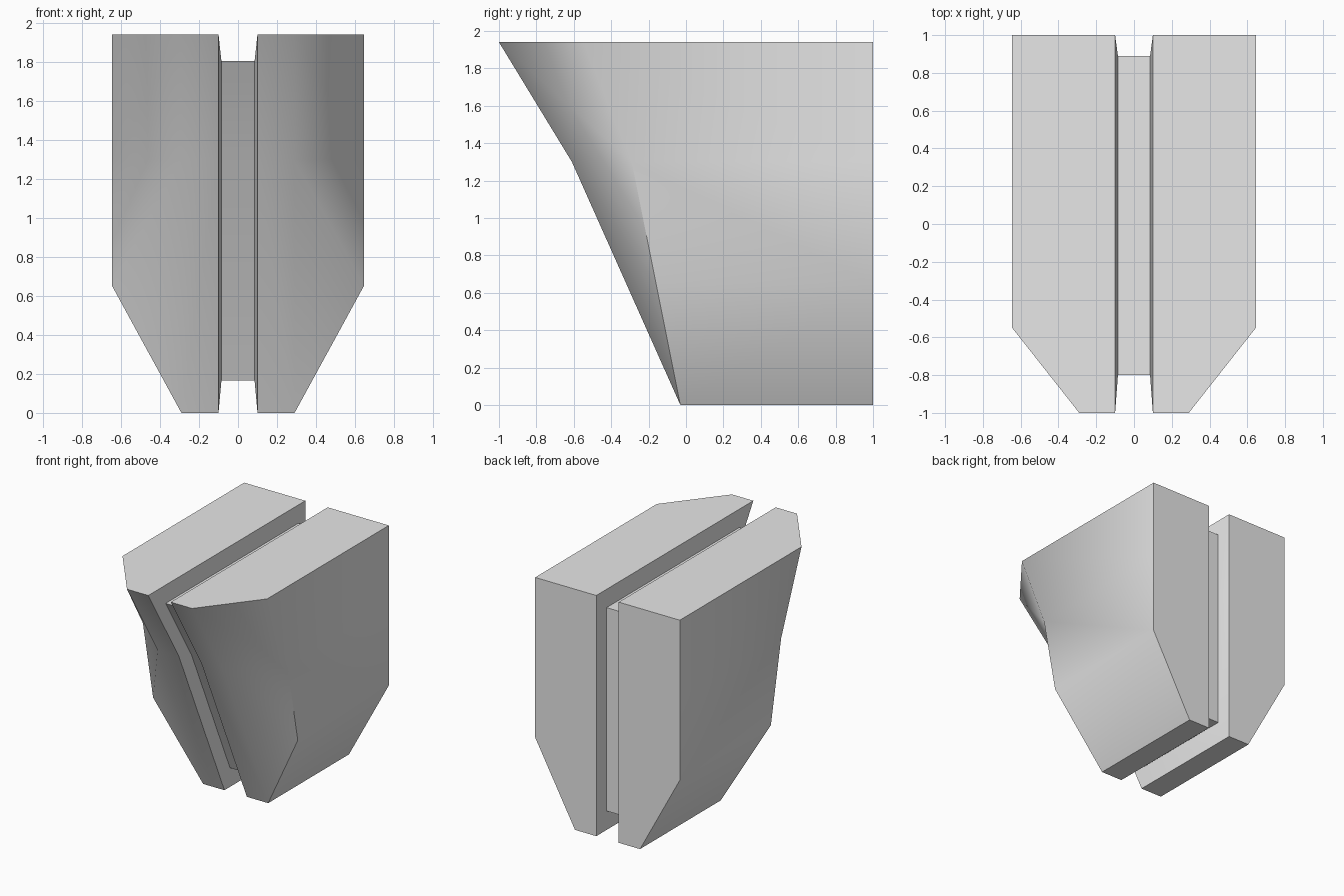
import bpy
import bmesh
import math

cube = bpy.data.objects.get("Cube")
if cube:
    bpy.data.objects.remove(cube, do_unlink=True)

grey = bpy.data.materials.new("plain_grey")
grey.use_nodes = True
grey.diffuse_color = (0.8, 0.8, 0.8, 1)
grey.node_tree.nodes["Principled BSDF"].inputs["Base Color"].default_value = (0.8, 0.8, 0.8, 1)

TOP, KINK, SHOULDER = 1.94, 1.3, 0.65

# Side profile (y, z): sloping front, flat bottom, upright back
profile = [(-1, TOP), (-0.61, KINK), (-0.03, 0), (1, 0), (1, KINK), (1, TOP)]
# Outer face: set back at the front and raised at the bottom
outer = [(-0.55, TOP), (-0.29, KINK), (-0.16, SHOULDER), (1, SHOULDER), (1, KINK), (1, TOP)]
# Recessed core: the same profile, shrunk
core = [(y * 0.845 + 0.045, z * 0.845 + 0.165) for y, z in profile]


def build_part(name, sections):
    """Join cross-sections (x, points) into a closed solid."""
    bm = bmesh.new()
    rings = [[bm.verts.new((x, y, z)) for y, z in pts] for x, pts in sections]
    for a, b in zip(rings, rings[1:]):
        for i in range(len(a)):
            j = (i + 1) % len(a)
            bm.faces.new((a[i], a[j], b[j], b[i]))
    # End caps, divided along the kink line
    for r in (rings[0], rings[-1]):
        bm.faces.new((r[0], r[1], r[4], r[5]))
        bm.faces.new(r[1:5])
    bmesh.ops.recalc_face_normals(bm, faces=bm.faces)
    mesh = bpy.data.meshes.new(name)
    bm.to_mesh(mesh)
    bm.free()
    mesh.materials.append(grey)
    obj = bpy.data.objects.new(name, mesh)
    bpy.context.collection.objects.link(obj)
    # Soft chamfers, crisp corners
    bpy.ops.object.select_all(action="DESELECT")
    obj.select_set(True)
    bpy.context.view_layer.objects.active = obj
    bpy.ops.object.shade_smooth_by_angle(angle=math.radians(50))
    return obj


# Two mirrored halves with slightly flared inner walls
for side, s in (("left", 1), ("right", -1)):
    build_part(side + "_half", [(s * 0.085, core), (s * 0.1, profile),
                                (s * 0.29, profile), (s * 0.645, outer)])

# Recessed core between the halves
build_part("groove_core", [(-0.085, core), (0.085, core)])
